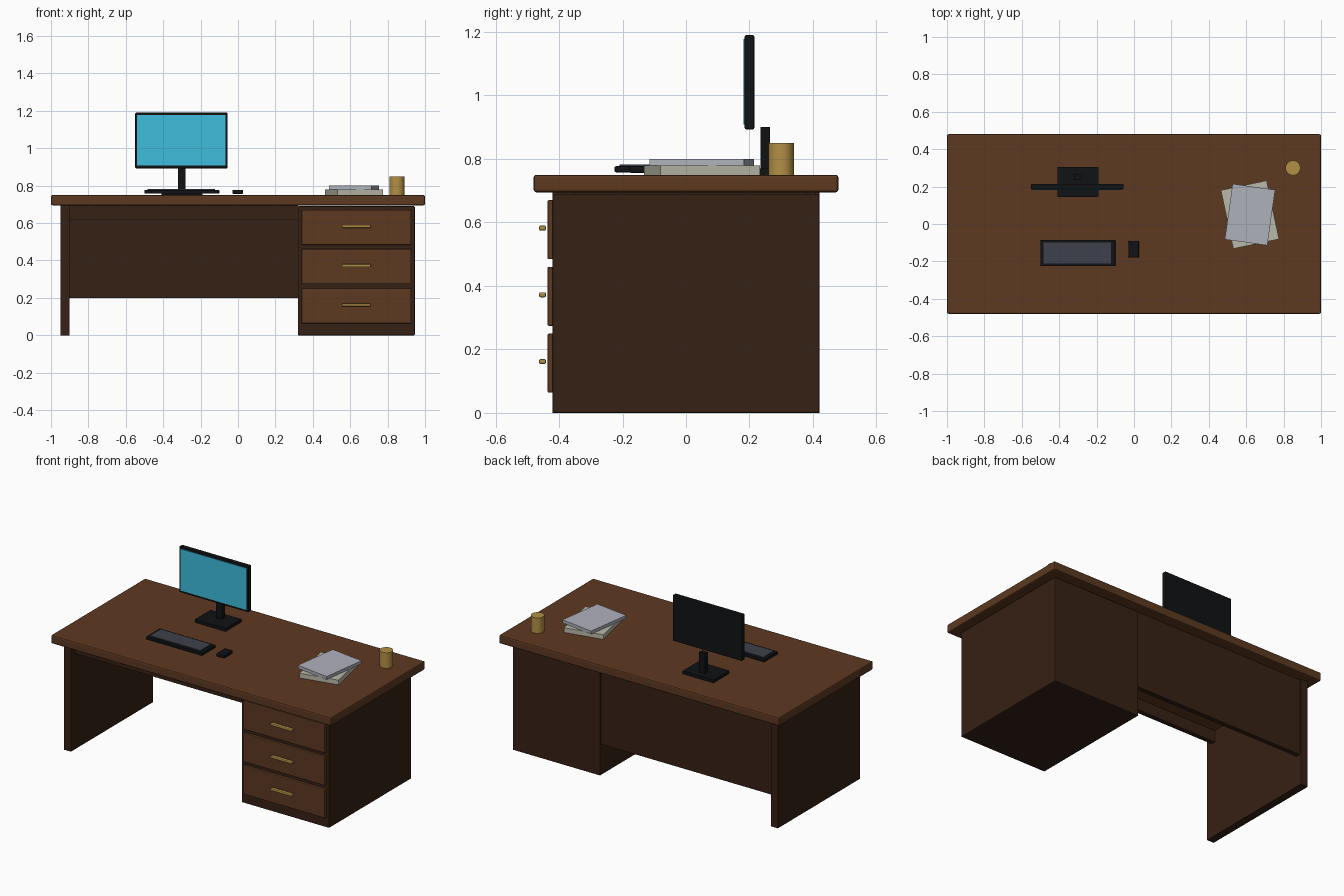
import bpy, math

if "Cube" in bpy.data.objects:
    bpy.data.objects.remove(bpy.data.objects["Cube"])


def material(name, rgb):
    m = bpy.data.materials.new(name)
    m.diffuse_color = (*rgb, 1)
    m.use_nodes = True
    m.node_tree.nodes["Principled BSDF"].inputs["Base Color"].default_value = m.diffuse_color
    return m


WOOD = material("wood", (0.11, 0.041, 0.015))
DARK = material("dark_wood", (0.037, 0.015, 0.007))
BLACK = material("black_plastic", (0.005, 0.006, 0.007))
KEYS = material("key_grey", (0.048, 0.053, 0.07))
SCREEN = material("screen_blue", (0.05, 0.51, 0.73))
BRASS = material("brass", (0.45, 0.28, 0.06))
PAPER_A = material("paper_warm", (0.48, 0.48, 0.40))
PAPER_B = material("paper_cool", (0.43, 0.44, 0.50))


def box(name, x, y, z, mat, bevel=0.0, angle=0.0):
    """Box from (min, max) ranges, optionally bevelled and turned about z."""
    spans = (x, y, z)
    bpy.ops.mesh.primitive_cube_add(
        size=1, location=[(a + b) / 2 for a, b in spans])
    ob = bpy.context.object
    ob.name = name
    ob.scale = [b - a for a, b in spans]
    bpy.ops.object.transform_apply(location=False, rotation=False, scale=True)
    ob.rotation_euler.z = math.radians(angle)
    ob.data.materials.append(mat)
    if bevel:
        mod = ob.modifiers.new("bevel", 'BEVEL')
        mod.width = bevel
        mod.segments = 2
    return ob


# Desk body
box("desktop", (-1, 1), (-0.48, 0.48), (0.695, 0.75), WOOD, 0.008)
box("drawer_pedestal", (0.32, 0.945), (-0.42, 0.42), (0, 0.69), DARK, 0.004)
box("side_panel", (-0.95, -0.90), (-0.42, 0.42), (0, 0.695), DARK)
box("back_panel", (-0.90, 0.32), (0.38, 0.41), (0.20, 0.695), DARK)
box("front_apron", (-0.90, 0.32), (-0.38, -0.35), (0.62, 0.695), DARK)

# Drawers with handles
for i in range(3):
    z = 0.157 + i * 0.21
    box(f"drawer_front_{i + 1}", (0.34, 0.925), (-0.436, -0.415),
        (z - 0.093, z + 0.093), WOOD, 0.004)
    box(f"drawer_handle_{i + 1}", (0.555, 0.71), (-0.463, -0.441),
        (z - 0.003, z + 0.013), BRASS, 0.005)

# Monitor
box("monitor_base", (-0.41, -0.19), (0.145, 0.305), (0.75, 0.77), BLACK)
box("monitor_neck", (-0.32, -0.28), (0.235, 0.265), (0.76, 0.90), BLACK)
box("monitor_case", (-0.55, -0.055), (0.185, 0.215), (0.893, 1.19), BLACK, 0.005)
box("monitor_screen", (-0.539, -0.066), (0.181, 0.19), (0.908, 1.177), SCREEN)

# Keyboard and mouse
box("keyboard", (-0.50, -0.10), (-0.225, -0.085), (0.758, 0.777), BLACK, 0.004)
box("keyboard_keys", (-0.483, -0.122), (-0.21, -0.10), (0.77, 0.782), KEYS)
box("mouse", (-0.03, 0.027), (-0.18, -0.09), (0.756, 0.778), BLACK, 0.006)

# Paper stacks
box("paper_lower", (0.495, 0.745), (-0.11, 0.21), (0.75, 0.78), PAPER_A, angle=12)
box("paper_upper", (0.505, 0.735), (-0.10, 0.20), (0.78, 0.80), PAPER_B, angle=-8)

# Pen cup
bpy.ops.mesh.primitive_cylinder_add(
    vertices=24, radius=0.04, depth=0.10, location=(0.85, 0.30, 0.80))
cup = bpy.context.object
cup.name = "pen_cup"
cup.data.materials.append(BRASS)
bpy.ops.object.shade_smooth_by_angle()
